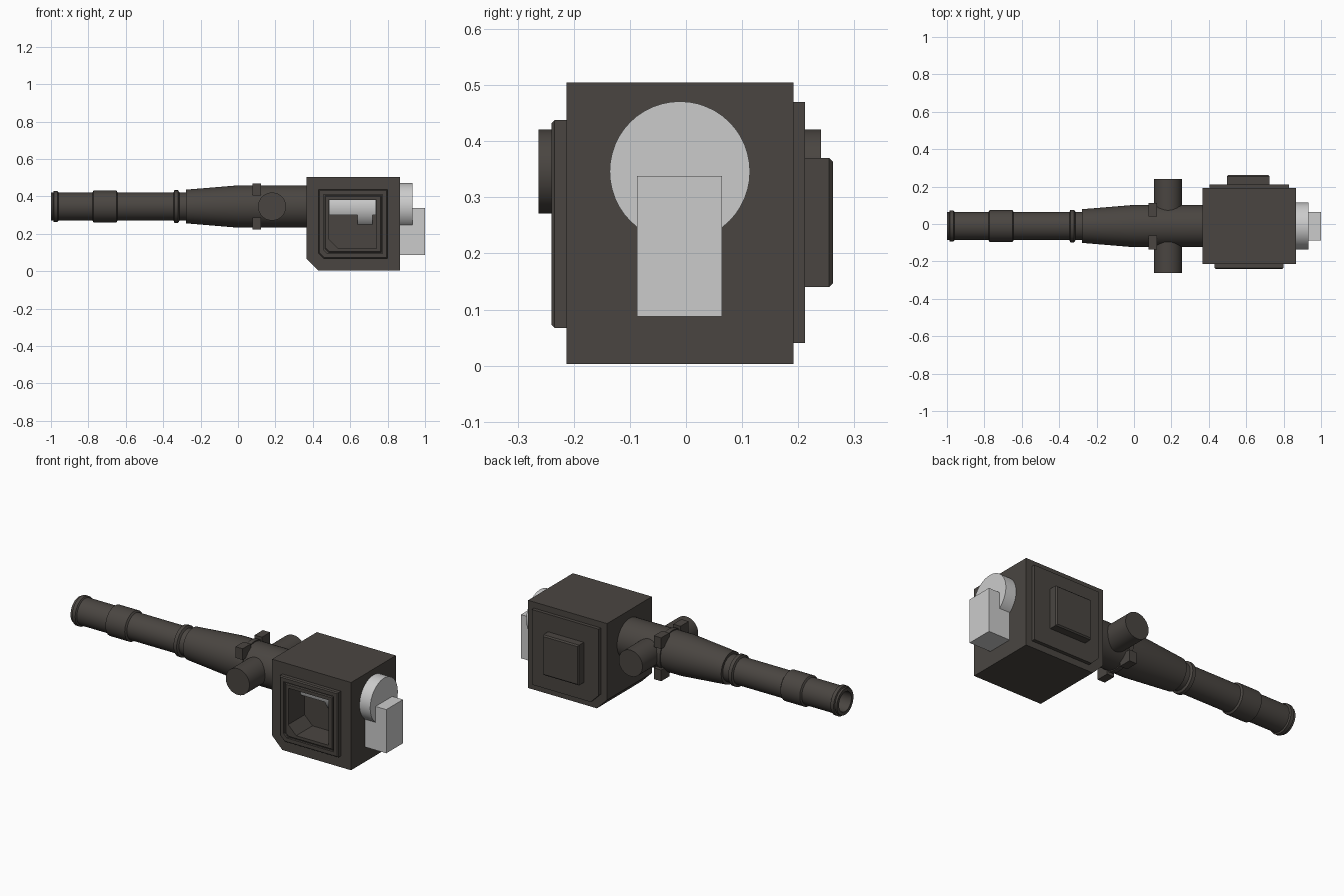
import bpy, bmesh, math
from mathutils import Matrix, Vector

if "Cube" in bpy.data.objects:
    bpy.data.objects.remove(bpy.data.objects["Cube"])

CY, CZ = -0.011, 0.346          # barrel axis
dark = bpy.data.materials.new("dark_steel")
dark.diffuse_color = (0.068, 0.06, 0.053, 1)
dark.use_nodes = True
dark.node_tree.nodes["Principled BSDF"].inputs["Base Color"].default_value = dark.diffuse_color


def finish(name, bm, mat=None, smooth=False):
    bmesh.ops.recalc_face_normals(bm, faces=bm.faces[:])
    me = bpy.data.meshes.new(name)
    bm.to_mesh(me)
    bm.free()
    ob = bpy.data.objects.new(name, me)
    bpy.context.collection.objects.link(ob)
    if mat:
        me.materials.append(mat)
    if smooth:
        bpy.ops.object.select_all(action='DESELECT')
        ob.select_set(True)
        bpy.context.view_layer.objects.active = ob
        bpy.ops.object.shade_smooth_by_angle(angle=math.radians(30))
    return ob


def prism(name, pts, y0, y1, mat=None, bevel=0):
    """Extrude an x/z outline from y0 to y1; optionally bevel the rim at y1."""
    bm = bmesh.new()
    f = bm.faces.new([bm.verts.new((x, y0, z)) for x, z in pts])
    r = bmesh.ops.extrude_face_region(bm, geom=[f])
    for v in r['geom']:
        if isinstance(v, bmesh.types.BMVert):
            v.co.y = y1
    if bevel:
        rim = [e for e in bm.edges if all(abs(v.co.y - y1) < 1e-5 for v in e.verts)]
        bmesh.ops.bevel(bm, geom=rim, offset=bevel, segments=1, affect='EDGES')
    return finish(name, bm, mat)


def outline(x0, x1, z0, z1, cut=0):
    """Rectangle with its lower muzzle-side corner clipped."""
    low = [(x0 + cut, z0), (x0, z0 + cut)] if cut else [(x0, z0)]
    return low + [(x0, z1), (x1, z1), (x1, z0)]


def box(name, x0, x1, y0, y1, z0, z1, mat=None):
    return prism(name, outline(x0, x1, z0, z1), y0, y1, mat)


def cylinder(name, a, b, r, mat=None, n=48, clip_z=None):
    a, b = Vector(a), Vector(b)
    d = b - a
    bm = bmesh.new()
    rot = d.to_track_quat('Z', 'Y').to_matrix().to_4x4()
    bmesh.ops.create_cone(bm, cap_ends=True, segments=n, radius1=r, radius2=r,
                          depth=d.length, matrix=Matrix.Translation((a + b) / 2) @ rot)
    if clip_z is not None:
        geo = bm.verts[:] + bm.edges[:] + bm.faces[:]
        bmesh.ops.bisect_plane(bm, geom=geo, plane_co=(0, 0, clip_z),
                               plane_no=(0, 0, 1), clear_inner=True)
        bmesh.ops.holes_fill(bm, edges=[e for e in bm.edges if e.is_boundary])
    return finish(name, bm, mat, True)


def lathe(name, prof, mat, n=40):
    """Revolve (x, radius) points about the barrel axis."""
    bm = bmesh.new()
    rings = []
    for x, r in prof:
        rings.append([bm.verts.new((x, CY + r * math.cos(2 * math.pi * i / n),
                                    CZ + r * math.sin(2 * math.pi * i / n))) for i in range(n)])
    for p, q in zip(rings, rings[1:]):
        for i in range(n):
            j = (i + 1) % n
            bm.faces.new((p[i], p[j], q[j], q[i]))
    bm.faces.new(rings[0])
    bm.faces.new(rings[-1])
    return finish(name, bm, mat, True)


def carve(ob, cutter):
    m = ob.modifiers.new("cut", 'BOOLEAN')
    m.operation, m.solver, m.object = 'DIFFERENCE', 'EXACT', cutter
    cutter.hide_render = True
    bpy.context.view_layer.objects.active = ob
    bpy.ops.object.modifier_apply(modifier=m.name)
    bpy.data.objects.remove(cutter)


# Barrel with bore, bands and tapered jacket
lathe("barrel", [
    (-0.7, 0.056), (-1.0, 0.056), (-1.0, 0.075), (-0.988, 0.075),
    (-0.985, 0.083), (-0.965, 0.083), (-0.96, 0.075), (-0.778, 0.075),
    (-0.772, 0.085), (-0.65, 0.085), (-0.643, 0.075), (-0.345, 0.075),
    (-0.34, 0.087), (-0.32, 0.087), (-0.313, 0.075), (-0.278, 0.075),
    (-0.278, 0.09), (0.0, 0.113), (0.38, 0.113)], dark)

# Trunnion pins
cylinder("trunnions", (0.182, -0.263, CZ), (0.182, 0.241, CZ), 0.075, dark)

# Clamp ring with four corner lugs
cylinder("clamp_ring", (0.09, CY, CZ), (0.115, CY, CZ), 0.119, dark)
for sy in (-1, 1):
    for sz in (-1, 1):
        ys = sorted((CY + sy * 0.05, CY + sy * 0.124))
        zs = sorted((CZ + sz * 0.06, CZ + sz * 0.124))
        box("clamp_lug", 0.078, 0.124, *ys, *zs, dark)

# Receiver housing with loading recess
receiver = prism("receiver", outline(0.365, 0.865, 0.003, 0.505, 0.065), -0.213, 0.192, dark)
port = outline(0.485, 0.74, 0.122, 0.38, 0.05)
carve(receiver, prism("port_cutter", port, -0.3, -0.09, dark))

# Stepped frame around the loading port
frame = prism("port_frame", outline(0.43, 0.80, 0.067, 0.438, 0.03), -0.212, -0.24, dark, 0.006)
carve(frame, prism("step_cutter", outline(0.457, 0.773, 0.094, 0.411, 0.02), -0.3, -0.228, dark))
carve(frame, prism("port_cutter", port, -0.3, -0.1, dark))
lip = prism("port_lip", outline(0.464, 0.766, 0.101, 0.404, 0.02), -0.227, -0.238, dark, 0.005)
carve(lip, prism("port_cutter", port, -0.3, -0.1, dark))

# Far-side panel and hatch
prism("side_panel", outline(0.405, 0.828, 0.04, 0.47, 0.05), 0.191, 0.212, dark)
prism("side_hatch", outline(0.498, 0.725, 0.14, 0.37), 0.211, 0.262, dark, 0.007)

# Breech bolt seen in the port, cut away ahead of its full-round collar
cylinder("bolt", (0.487, CY, CZ), (0.738, CY, CZ), 0.125, clip_z=0.3)
cylinder("bolt_collar", (0.64, CY, CZ), (0.72, CY, CZ), 0.1255)

# Breech cap and rear block
cylinder("breech_cap", (0.86, CY, CZ), (0.932, CY, CZ), 0.125)
box("rear_block", 0.86, 1.0, -0.087, 0.064, 0.088, 0.338)
